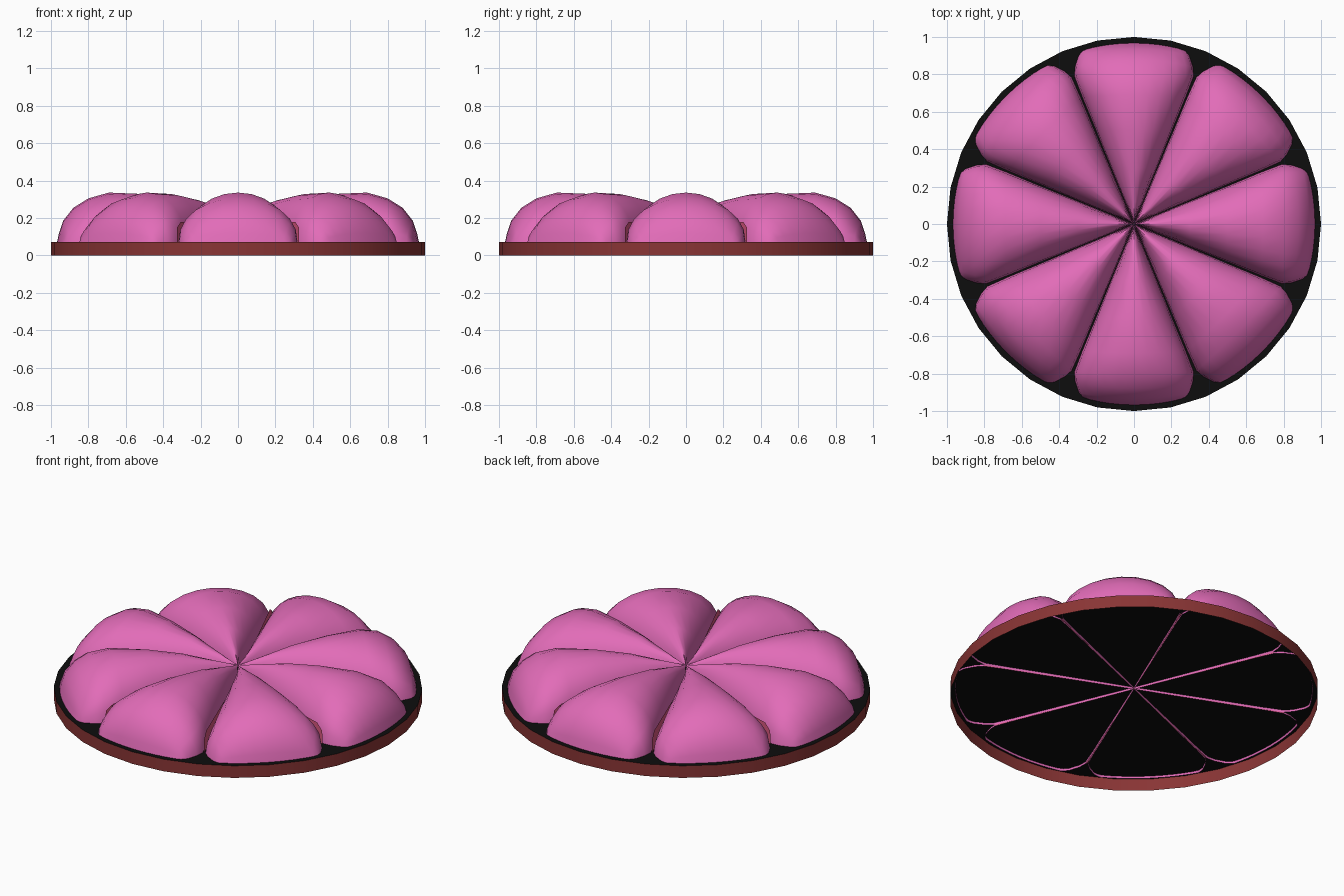
import bpy, bmesh, math
from mathutils import Matrix

if "Cube" in bpy.data.objects:
    bpy.data.objects.remove(bpy.data.objects["Cube"])


def material(name, rgb):
    m = bpy.data.materials.new(name)
    m.diffuse_color = (*rgb, 1)
    m.use_nodes = True
    m.node_tree.nodes["Principled BSDF"].inputs["Base Color"].default_value = m.diffuse_color
    return m


PINK = material("pink", (0.76, 0.15, 0.48))
SEAM = material("seam_pink", (0.72, 0.10, 0.22))
RED = material("dark_red", (0.25, 0.035, 0.035))
BLACK = material("black", (0.004, 0.004, 0.004))


def finish(bm, name, mat, smooth=None):
    mesh = bpy.data.meshes.new(name)
    bm.to_mesh(mesh)
    bm.free()
    mesh.materials.append(mat)
    ob = bpy.data.objects.new(name, mesh)
    bpy.context.collection.objects.link(ob)
    if smooth:
        bpy.ops.object.select_all(action='DESELECT')
        ob.select_set(True)
        bpy.context.view_layer.objects.active = ob
        bpy.ops.object.shade_smooth_by_angle(angle=math.radians(smooth))
    return ob


RIM_TOP = 0.072

# Rim: open band
bm = bmesh.new()
bmesh.ops.create_cone(bm, cap_ends=False, segments=32, radius1=1, radius2=1, depth=RIM_TOP,
                      matrix=Matrix.Translation((0, 0, RIM_TOP / 2)))
finish(bm, "rim_band", RED, 40)

# Seat disc closing the top of the band
bm = bmesh.new()
bmesh.ops.create_circle(bm, cap_ends=True, segments=32, radius=1,
                        matrix=Matrix.Translation((0, 0, RIM_TOP)))
finish(bm, "base_disc", BLACK)

# Petal stations: crest radius, crest height, half width, edge radius
STATIONS = [(0.12, 0.245, 0.048, 0.12), (0.30, 0.295, 0.122, 0.30),
            (0.50, 0.328, 0.203, 0.50), (0.69, 0.336, 0.278, 0.68),
            (0.80, 0.305, 0.32, 0.79), (0.88, 0.255, 0.317, 0.84),
            (0.935, 0.185, 0.298, 0.90), (0.957, 0.12, 0.283, 0.92),
            (0.97, 0.06, 0.268, 0.935)]
BOTTOM, CENTRE_Z, STEPS = 0.06, 0.21, 12


def petal(index):
    bm = bmesh.new()
    rows = []
    for rc, zc, w, re in [(0.004, CENTRE_Z, 0.0015, 0.004)] + STATIONS:
        row = []
        for i in range(STEPS + 1):
            a = math.pi * (i / STEPS - 0.5)
            s, c = math.sin(a), max(math.cos(a), 0)
            row.append(bm.verts.new((rc - (rc - re) * s * s, w * s,
                                     BOTTOM + (zc - BOTTOM) * c ** 0.85)))
        rows.append(row)
    for r0, r1 in zip(rows, rows[1:]):
        for i in range(STEPS):
            bm.faces.new((r0[i], r1[i], r1[i + 1], r0[i + 1]))
    bm.transform(Matrix.Rotation(index * math.pi / 4, 4, 'Z'))
    finish(bm, f"petal_{index + 1}", PINK, 50)


# Thin upright strip in the gap between neighbouring petals
def seam(index):
    bm = bmesh.new()
    profile = [(0.0, BOTTOM), (0.855, BOTTOM), (0.85, 0.15), (0.8, 0.18), (0.0, 0.13)]
    bm.faces.new([bm.verts.new((x, 0, z)) for x, z in profile])
    bm.transform(Matrix.Rotation((index + 0.5) * math.pi / 4, 4, 'Z'))
    finish(bm, f"seam_strip_{index + 1}", SEAM)


for k in range(8):
    petal(k)
    seam(k)
